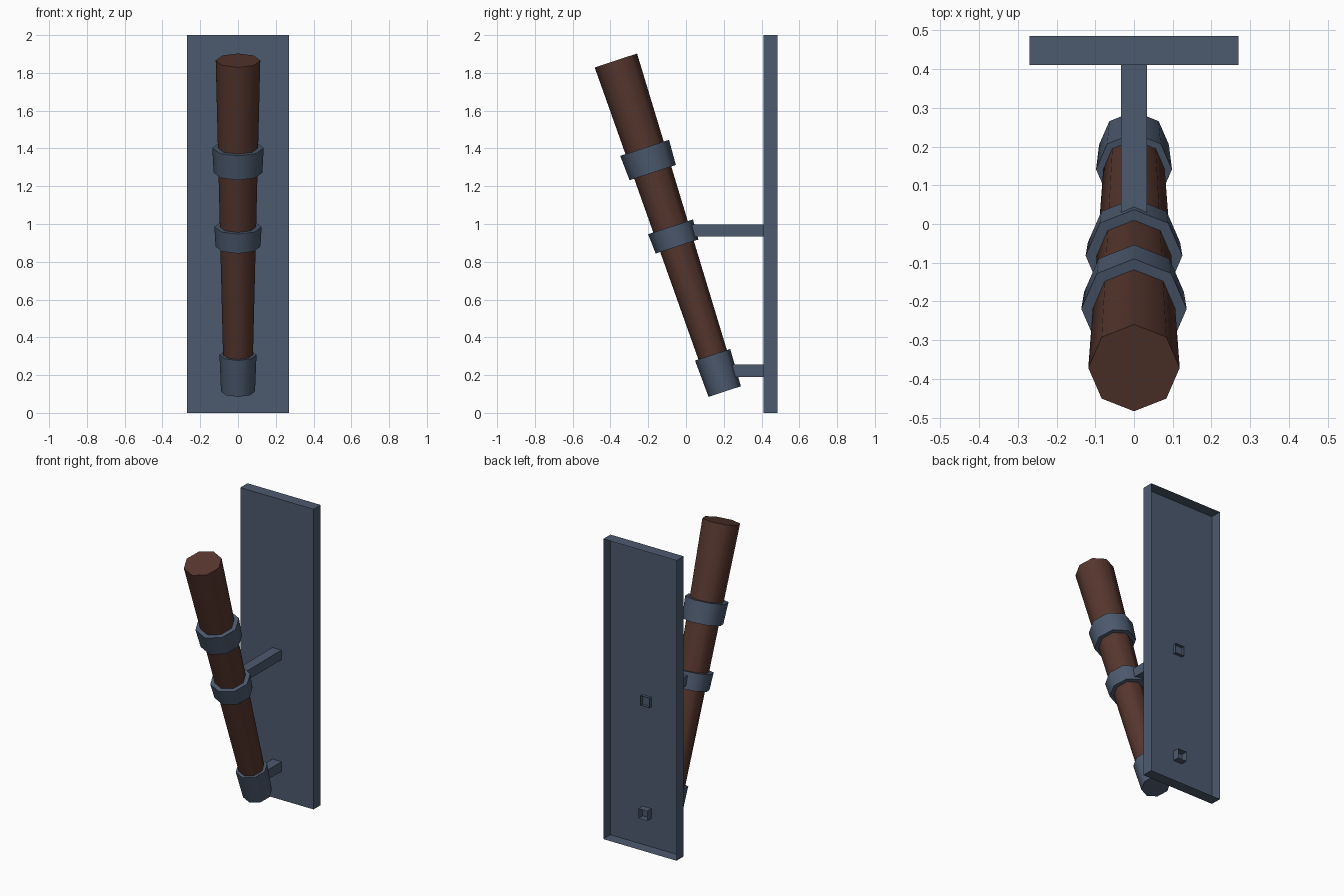
import bpy, bmesh, math
from mathutils import Matrix, Vector

if "Cube" in bpy.data.objects:
    bpy.data.objects.remove(bpy.data.objects["Cube"])


def material(name, colour):
    m = bpy.data.materials.new(name)
    m.diffuse_color = (*colour, 1)
    m.use_nodes = True
    m.node_tree.nodes["Principled BSDF"].inputs["Base Color"].default_value = m.diffuse_color
    return m


IRON = material("slate iron", (0.073, 0.102, 0.156))
WOOD = material("dark brown wood", (0.093, 0.037, 0.027))


def finish(name, bm, mat):
    mesh = bpy.data.meshes.new(name)
    bm.to_mesh(mesh)
    bm.free()
    mesh.materials.append(mat)
    ob = bpy.data.objects.new(name, mesh)
    bpy.context.collection.objects.link(ob)
    return ob


# Leaning axis shared by the handle and its bands
FOOT = Vector((0, 0.205, 0.113))
TILT = math.radians(18.2)
AXIS = Matrix.Translation(FOOT) @ Matrix.Rotation(TILT, 4, 'X')


def octagon(name, s0, s1, r0, r1, mat):
    """Tapered eight-sided piece from s0 to s1 along the axis."""
    bm = bmesh.new()
    place = AXIS @ Matrix.Translation((0, 0, (s0 + s1) / 2))
    bmesh.ops.create_cone(bm, cap_ends=True, segments=8, radius1=r0,
                          radius2=r1, depth=s1 - s0, matrix=place)
    for f in bm.faces:
        f.smooth = len(f.verts) == 4
    for e in bm.edges:
        e.smooth = all(len(f.verts) == 4 for f in e.link_faces)
    return finish(name, bm, mat)


def open_box(name, lo, hi):
    """Box with no back (+y) face."""
    lo, hi = Vector(lo), Vector(hi)
    bm = bmesh.new()
    bmesh.ops.create_cube(bm, size=1, matrix=Matrix.Translation((lo + hi) / 2)
                          @ Matrix.Diagonal((*(hi - lo), 1)))
    back = [f for f in bm.faces if f.normal.y > 0.9]
    bmesh.ops.delete(bm, geom=back, context='FACES_ONLY')
    return finish(name, bm, IRON)


# Wooden handle
octagon("handle", 0.02, 1.845, 0.075, 0.118, WOOD)

# Iron cup and bands
octagon("bottom_cup", 0.0, 0.205, 0.090, 0.098, IRON)
octagon("middle_band", 0.808, 0.918, 0.119, 0.125, IRON)
octagon("upper_band", 1.220, 1.358, 0.129, 0.136, IRON)

# Wall plate and the two brackets passing through it
open_box("wall_plate", (-0.27, 0.41, 0), (0.27, 0.485, 2))
open_box("upper_bracket", (-0.033, 0.0, 0.934), (0.033, 0.43, 0.998))
open_box("lower_bracket", (-0.033, 0.19, 0.19), (0.033, 0.455, 0.255))
